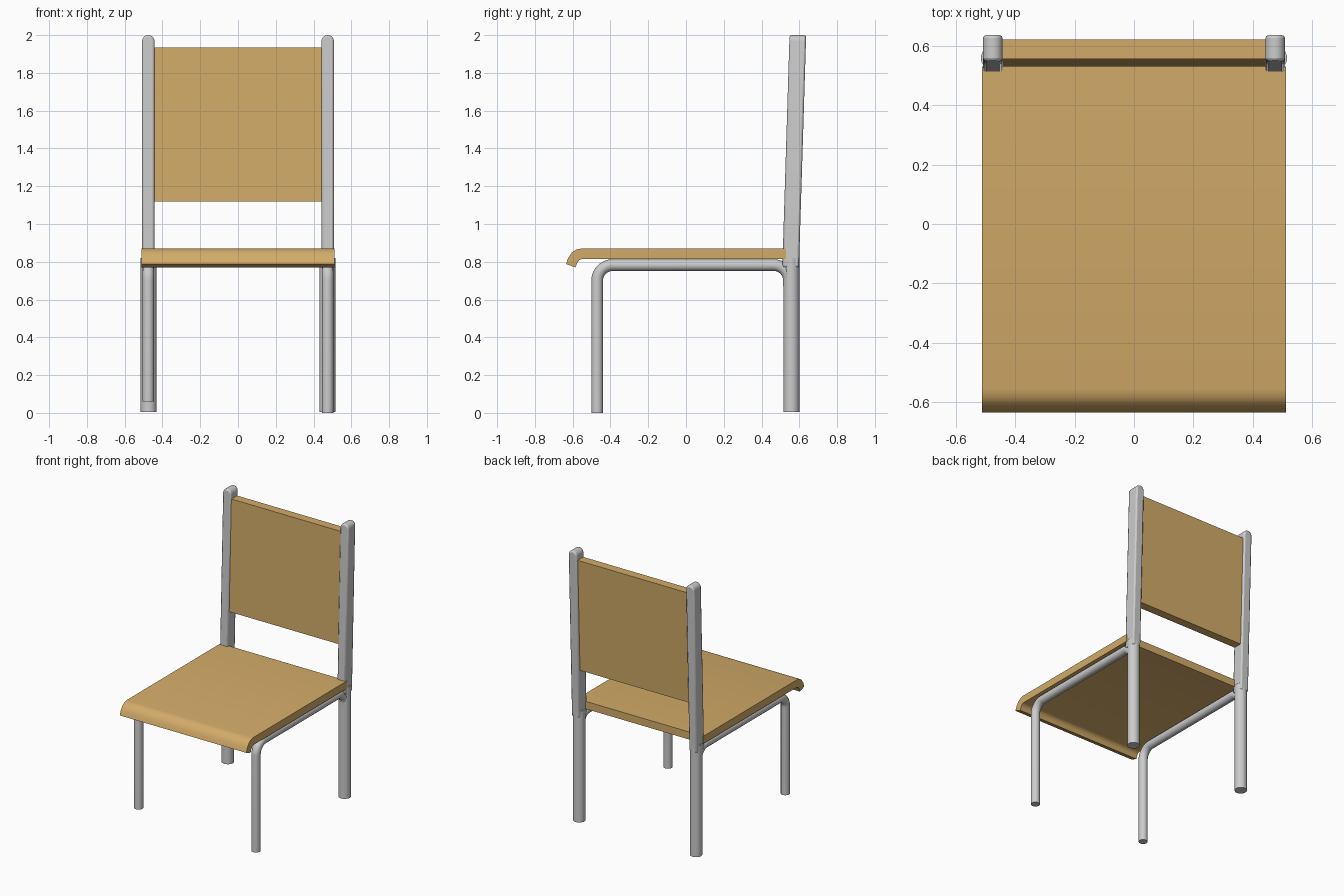
import bpy, bmesh
from math import sin, cos, pi, radians

if "Cube" in bpy.data.objects:
    bpy.data.objects.remove(bpy.data.objects["Cube"])

wood = bpy.data.materials.new("wood")
wood.diffuse_color = (0.65, 0.41, 0.14, 1)
wood.use_nodes = True
wood.node_tree.nodes["Principled BSDF"].inputs["Base Color"].default_value = wood.diffuse_color


def smooth(ob, angle=35):
    bpy.ops.object.select_all(action='DESELECT')
    ob.select_set(True)
    bpy.context.view_layer.objects.active = ob
    bpy.ops.object.shade_smooth_by_angle(angle=radians(angle))


def link_mesh(name, bm, mat=None):
    bmesh.ops.recalc_face_normals(bm, faces=bm.faces)
    me = bpy.data.meshes.new(name)
    bm.to_mesh(me)
    bm.free()
    if mat:
        me.materials.append(mat)
    ob = bpy.data.objects.new(name, me)
    bpy.context.collection.objects.link(ob)
    return ob


def prism(name, points, offset, mat=None):
    """Extrude a closed outline of 3D points by an offset."""
    bm = bmesh.new()
    face = bm.faces.new([bm.verts.new(p) for p in points])
    ext = bmesh.ops.extrude_face_region(bm, geom=[face])
    moved = [v for v in ext["geom"] if isinstance(v, bmesh.types.BMVert)]
    bmesh.ops.translate(bm, verts=moved, vec=offset)
    return link_mesh(name, bm, mat)


def arc(cy, cz, r, start, end, n=8):
    return [(cy + r * cos(radians(start + (end - start) * i / n)),
             cz + r * sin(radians(start + (end - start) * i / n))) for i in range(n + 1)]


def tube(name, path, radius):
    cu = bpy.data.curves.new(name, 'CURVE')
    cu.dimensions = '3D'
    cu.bevel_depth = radius
    cu.bevel_resolution = 4
    cu.use_fill_caps = True
    sp = cu.splines.new('POLY')
    sp.points.add(len(path) - 1)
    for pt, co in zip(sp.points, path):
        pt.co = (*co, 1)
    ob = bpy.data.objects.new(name, cu)
    bpy.context.collection.objects.link(ob)
    bpy.ops.object.select_all(action='DESELECT')
    ob.select_set(True)
    bpy.context.view_layer.objects.active = ob
    bpy.ops.object.convert(target='MESH')
    smooth(bpy.context.object)


# seat: flat board with a rolled-down front lip
lip = [(0.53, 0.815), (0.53, 0.87), (-0.555, 0.87), (-0.582, 0.864), (-0.606, 0.847),
       (-0.624, 0.82), (-0.635, 0.788), (-0.585, 0.77), (-0.577, 0.793),
       (-0.565, 0.809), (-0.548, 0.815)]
seat = prism("seat", [(-0.512, y, z) for y, z in lip], (1.024, 0, 0), wood)
smooth(seat)

# backrest: slightly reclined panel between the posts
panel = [(0.53, 1.12), (0.555, 1.935), (0.62, 1.935), (0.593, 1.12)]
prism("backrest", [(-0.447, y, z) for y, z in panel], (0.894, 0, 0), wood)

for side, label in ((-1, "left"), (1, "right")):
    x = 0.475 * side

    # upper post: flattened bar with an arched top, leaning back
    w = 0.033
    outline = [(x - w, 0.77), (x + w, 0.77)] + arc(x, 2 - w, w, 0, 180, 10)
    post = prism(label + "_back_post",
                 [(px, 0.51 + 0.031 * (pz - 0.77), pz) for px, pz in outline], (0, 0.088, 0))
    bev = post.modifiers.new("rounded_edges", 'BEVEL')
    bev.width = 0.01
    bev.segments = 2
    bev.limit_method = 'ANGLE'
    bev.angle_limit = radians(40)
    smooth(post)

    # back leg: round tube sleeved over the post
    bm = bmesh.new()
    bmesh.ops.create_cone(bm, cap_ends=True, segments=24, radius1=0.042, radius2=0.042, depth=0.815)
    bmesh.ops.translate(bm, verts=bm.verts, vec=(x * 0.996, 0.558, 0.4125))
    smooth(link_mesh(label + "_back_leg", bm))

    # front leg: rises, bends into the seat rail, and turns down into the back leg
    foot = 0.06 if side < 0 else 0.0
    yz = ([(-0.47, foot)] + arc(-0.39, 0.702, 0.08, 180, 90)
          + arc(0.465, 0.702, 0.08, 90, 0) + [(0.545, 0.67)])
    tube(label + "_front_leg_and_rail", [(x, y, z) for y, z in yz], 0.031)
